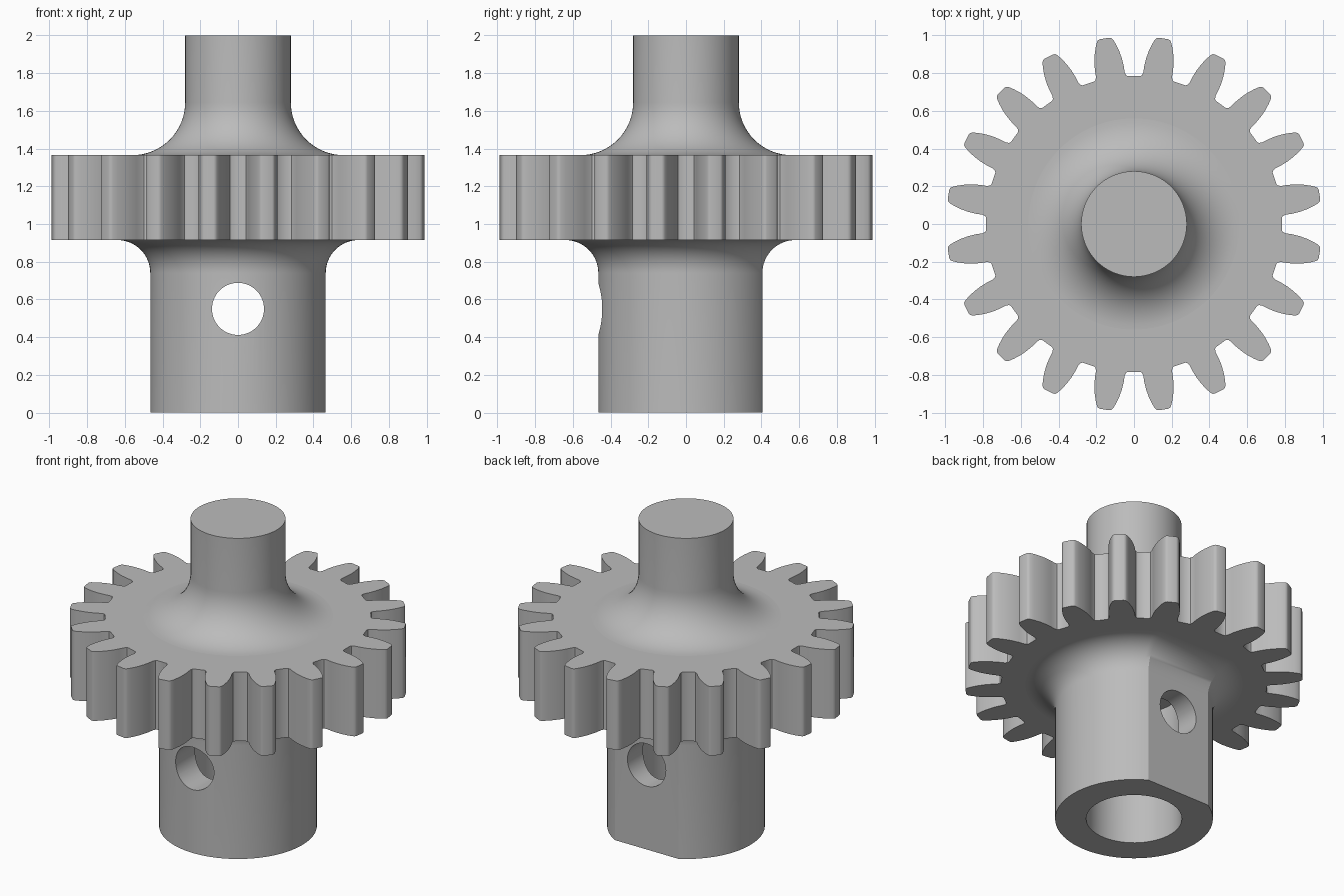
import bpy
import bmesh
from math import sin, cos, pi, asin, radians

cube = bpy.data.objects.get("Cube")
if cube:
    bpy.data.objects.remove(cube, do_unlink=True)

TEETH = 20
GEAR_BOTTOM, GEAR_TOP = 0.915, 1.365
HUB_R, FLAT_Y, HUB_FILLET = 0.465, 0.405, 0.175
SHAFT_R, SHAFT_FILLET = 0.28, 0.28
HEIGHT = 2.0

grey = bpy.data.materials.new("plain grey")
grey.use_nodes = True
grey.diffuse_color = (0.5, 0.5, 0.5, 1)
grey.node_tree.nodes["Principled BSDF"].inputs["Base Color"].default_value = (0.5, 0.5, 0.5, 1)


def loft(name, rings):
    """Skin a stack of equal-length rings and cap both ends."""
    bm = bmesh.new()
    rows = [[bm.verts.new(p) for p in ring] for ring in rings]
    n = len(rows[0])
    for a, b in zip(rows, rows[1:]):
        for i in range(n):
            j = (i + 1) % n
            bm.faces.new((a[i], a[j], b[j], b[i]))
    bm.faces.new(rows[0][::-1])
    bm.faces.new(rows[-1])
    bmesh.ops.recalc_face_normals(bm, faces=bm.faces)
    mesh = bpy.data.meshes.new(name)
    bm.to_mesh(mesh)
    bm.free()
    mesh.materials.append(grey)
    obj = bpy.data.objects.new(name, mesh)
    bpy.context.collection.objects.link(obj)
    return obj


def circle(r, z, n=96):
    return [(r * cos(2 * pi * i / n), r * sin(2 * pi * i / n), z) for i in range(n)]


def d_ring(offset, z, n=96):
    """Circle with a flat on the back, grown outwards by an offset."""
    r = HUB_R + offset
    corner = asin((FLAT_Y + offset) / r)
    start, sweep = pi - corner, pi + 2 * corner
    angles = [start + sweep * i / (n - 1) for i in range(n)]
    return [(r * cos(a), r * sin(a), z) for a in angles]


def activate(obj):
    bpy.ops.object.select_all(action='DESELECT')
    obj.select_set(True)
    bpy.context.view_layer.objects.active = obj


def smooth(obj, angle=30):
    activate(obj)
    bpy.ops.object.shade_smooth_by_angle(angle=radians(angle))


def cut(obj, cutter):
    cutter.hide_render = True
    mod = obj.modifiers.new("cut", 'BOOLEAN')
    mod.operation = 'DIFFERENCE'
    mod.solver = 'EXACT'
    mod.object = cutter
    activate(obj)
    bpy.ops.object.modifier_apply(modifier=mod.name)
    bpy.data.objects.remove(cutter, do_unlink=True)


# Gear wheel: radius and half angle up one curved tooth flank
flank = [(0.784, 0.116), (0.79, 0.104), (0.806, 0.096), (0.84, 0.092),
         (0.88, 0.084), (0.92, 0.072), (0.96, 0.056), (0.984, 0.044),
         (0.993, 0.036), (0.996, 0.026)]
tooth = [(r, -a) for r, a in flank] + [(r, a) for r, a in reversed(flank)]
outline = []
for k in range(TEETH):
    mid = 2 * pi * (k + 0.5) / TEETH
    outline += [(r * cos(mid + a), r * sin(mid + a)) for r, a in tooth]
gear = loft("gear_wheel", [[(x, y, z) for x, y in outline] for z in (GEAR_BOTTOM, GEAR_TOP)])
smooth(gear, 35)

# Upper shaft flaring into the gear face
STEPS = 16
arc = [pi / 2 * i / STEPS for i in range(STEPS + 1)]
rings = [circle(SHAFT_R + SHAFT_FILLET * (1 - sin(t)),
                GEAR_TOP + SHAFT_FILLET * (1 - cos(t))) for t in arc]
shaft = loft("upper_shaft", rings + [circle(SHAFT_R, HEIGHT)])
smooth(shaft)

# Lower hub with a flat back, flaring into the gear underside
rings = [d_ring(0, 0)]
rings += [d_ring(HUB_FILLET * (1 - cos(t)),
                 GEAR_BOTTOM - HUB_FILLET * (1 - sin(t))) for t in arc]
hub = loft("lower_hub", rings)

# Blind bore from below and a cross hole from front to back
cut(hub, loft("bore_cutter", [circle(0.282, -0.1), circle(0.282, 0.88)]))
cross = [[(x, y, z + 0.55) for x, z, _ in circle(0.138, 0, 64)] for y in (-0.8, 0.8)]
cut(hub, loft("cross_hole_cutter", cross))
smooth(hub, 25)
